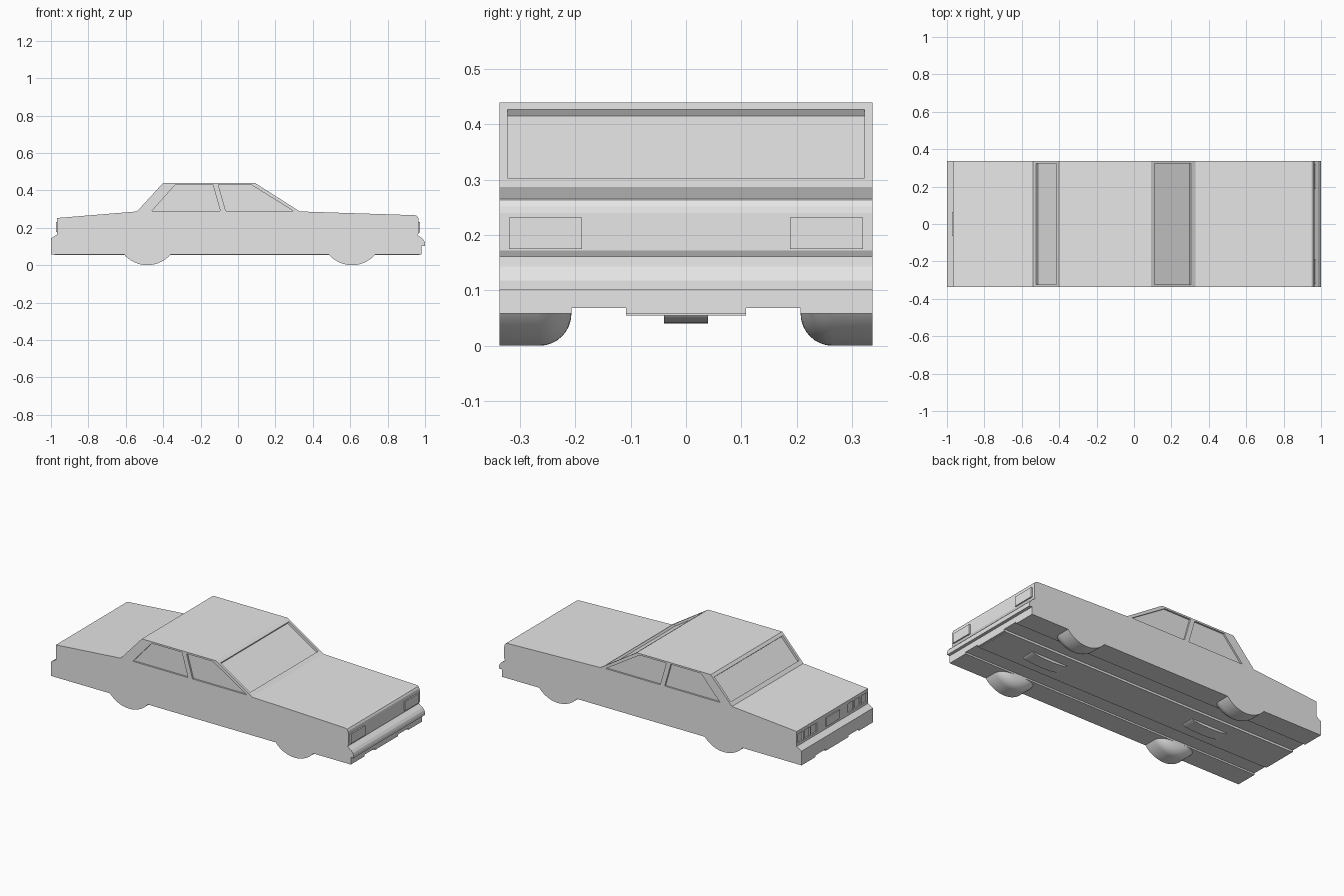
import bpy, bmesh, math
from mathutils import Vector

if "Cube" in bpy.data.objects:
    bpy.data.objects.remove(bpy.data.objects["Cube"], do_unlink=True)

GREY = (0.8, 0.8, 0.8, 1.0)
paint = bpy.data.materials.new("light grey")
paint.use_nodes = True
paint.diffuse_color = GREY
paint.node_tree.nodes["Principled BSDF"].inputs["Base Color"].default_value = GREY

W = 0.337       # half width
BOTTOM = 0.058  # underside height


def finish(name, bm):
    bmesh.ops.recalc_face_normals(bm, faces=bm.faces)
    mesh = bpy.data.meshes.new(name)
    bm.to_mesh(mesh)
    bm.free()
    mesh.materials.append(paint)
    ob = bpy.data.objects.new(name, mesh)
    bpy.context.collection.objects.link(ob)
    return ob


def prism(name, pts, y0, y1):
    """Side profile (x, z) extruded across the car."""
    bm = bmesh.new()
    face = bm.faces.new([bm.verts.new((x, y0, z)) for x, z in pts])
    new = bmesh.ops.extrude_face_region(bm, geom=[face])["geom"]
    verts = [v for v in new if isinstance(v, bmesh.types.BMVert)]
    bmesh.ops.translate(bm, verts=verts, vec=(0, y1 - y0, 0))
    return finish(name, bm)


def rect(x0, x1, z0, z1):
    return [(x0, z0), (x1, z0), (x1, z1), (x0, z1)]


def activate(ob):
    bpy.ops.object.select_all(action="DESELECT")
    ob.select_set(True)
    bpy.context.view_layer.objects.active = ob


def cut(target, cutter):
    cutter.hide_render = True
    mod = target.modifiers.new("cut", "BOOLEAN")
    mod.operation = "DIFFERENCE"
    mod.solver = "EXACT"
    mod.object = cutter
    activate(target)
    bpy.ops.object.modifier_apply(modifier=mod.name)
    bpy.data.objects.remove(cutter, do_unlink=True)


# Body shell with bumpers
body = prism("body", [
    (-1.0, BOTTOM), (-1.0, 0.143), (-0.968, 0.163), (-0.968, 0.252),
    (-0.54, 0.287), (-0.4, 0.44), (0.09, 0.44), (0.33, 0.287),
    (0.945, 0.267), (0.957, 0.263), (0.964, 0.252), (0.966, 0.24),
    (0.966, 0.172), (0.96, 0.161), (0.985, 0.143), (0.996, 0.13),
    (1.0, 0.118), (1.0, 0.102), (0.982, 0.102), (0.982, BOTTOM)], -W, W)

# Recessed windscreens
for top, bottom in (((0.11, 0.427), (0.305, 0.303)), ((-0.414, 0.425), (-0.523, 0.306))):
    a, b = Vector(top), Vector(bottom)
    n = Vector((-(b - a).y, (b - a).x)).normalized()
    if n.y < 0:
        n = -n
    pts = [a + n * 0.03, b + n * 0.03, b - n * 0.014, a - n * 0.014]
    cut(body, prism("screen_cutter", [tuple(p) for p in pts], -0.323, 0.323))

# Recessed side windows
windows = [[(-0.46, 0.29), (-0.095, 0.29), (-0.135, 0.43), (-0.335, 0.43)],
           [(-0.065, 0.29), (0.295, 0.29), (0.07, 0.43), (-0.105, 0.43)]]
for s in (-1, 1):
    for pts in windows:
        cut(body, prism("window_cutter", pts, s * (W - 0.01), s * (W + 0.05)))
    # Underside channels
    cut(body, prism("channel_cutter", rect(-1.1, 1.1, 0.0, 0.068), s * 0.108, s * 0.207))
    # Small lamp recesses
    for y0, y1 in ((0.145, 0.2), (0.212, 0.262), (0.274, 0.325)):
        cut(body, prism("lamp_cutter", rect(-1.1, -0.96, 0.178, 0.232), s * y0, s * y1))
    # Wide lamps
    prism("wide_lamp", rect(0.964, 0.974, 0.175, 0.232), s * 0.188, s * 0.32)

# Centre plate and floor spine
prism("centre_plate", rect(-0.974, -0.966, 0.178, 0.232), -0.063, 0.063)
prism("floor_spine", rect(-0.98, 0.97, 0.055, 0.075), -0.108, 0.108)


# Tyre bottoms with rounded inner shoulder
def tyre(name, cx, side):
    radius, fillet, steps, segs = 0.164, 0.058, 8, 64
    profile = [(W, 0.0), (W, radius)]
    for i in range(steps + 1):
        t = math.pi / 2 * i / steps
        profile.append((0.265 - fillet * math.sin(t), radius - fillet * (1 - math.cos(t))))
    profile.append((0.207, 0.0))
    bm = bmesh.new()
    verts = [bm.verts.new((cx, side * y, radius - r)) for y, r in profile]
    edges = [bm.edges.new(pair) for pair in zip(verts, verts[1:])]
    bmesh.ops.spin(bm, geom=verts + edges, cent=(cx, 0, radius), axis=(0, 1, 0),
                   angle=math.tau, steps=segs, use_duplicate=False)
    bmesh.ops.remove_doubles(bm, verts=bm.verts, dist=0.0001)
    cutgeom = bm.verts[:] + bm.edges[:] + bm.faces[:]
    bmesh.ops.bisect_plane(bm, geom=cutgeom, plane_co=(0, 0, BOTTOM + 0.002),
                           plane_no=(0, 0, 1), clear_outer=True)
    ob = finish(name, bm)
    activate(ob)
    bpy.ops.object.shade_smooth_by_angle(angle=math.radians(30))


for end, cx in (("front", -0.485), ("rear", 0.61)):
    for label, s in (("right", -1), ("left", 1)):
        tyre(f"{end}_{label}_tyre", cx, s)
    # Shallow axle housing
    arc = [(cx + 0.12 * math.cos(t), 0.056 - 0.016 * math.sin(t))
           for t in [math.pi * i / 16 for i in range(17)]]
    prism(f"{end}_axle_housing", arc, -0.04, 0.04)
